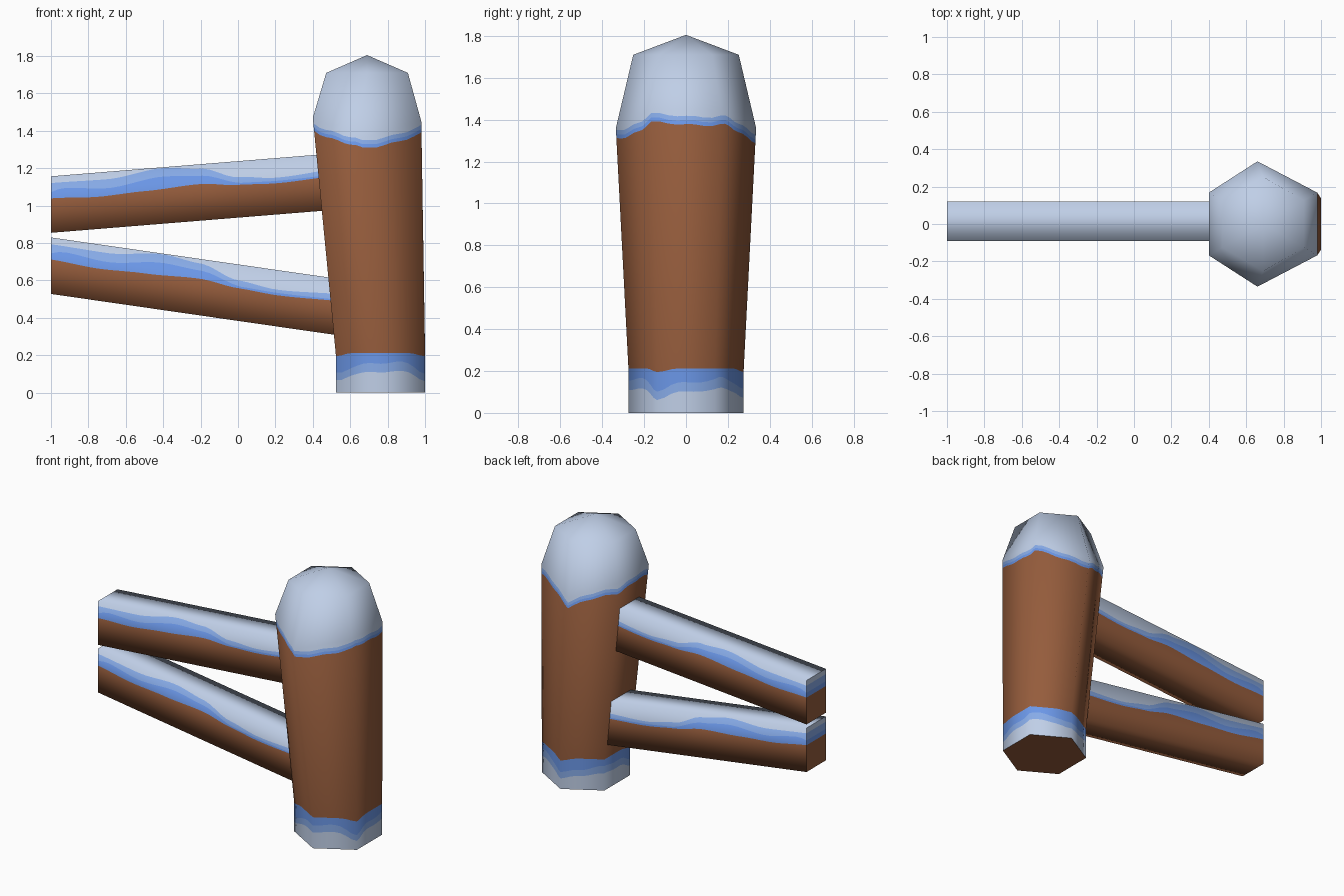
import bpy
import math
from mathutils import Vector

if "Cube" in bpy.data.objects:
    bpy.data.objects.remove(bpy.data.objects["Cube"])

COLOURS = [
    ("brown_wood", (0.30, 0.107, 0.045, 1)),
    ("blue_snow_edge", (0.156, 0.328, 0.85, 1)),
    ("pale_blue_snow_edge", (0.25, 0.42, 0.83, 1)),
    ("white_snow", (0.59, 0.70, 0.90, 1)),
]
WOOD, BLUE, PALE, SNOW = range(4)
MATS = []
for mat_name, rgba in COLOURS:
    m = bpy.data.materials.new(mat_name)
    m.diffuse_color = rgba
    m.use_nodes = True
    m.node_tree.nodes["Principled BSDF"].inputs["Base Color"].default_value = m.diffuse_color
    MATS.append(m)


def make_object(name, verts, normals, faces, mats):
    """Mesh with soft vertex normals; faces are turned to agree with them."""
    fixed = []
    for f in faces:
        p = [Vector(verts[i]) for i in f]
        area = sum((p[i].cross(p[(i + 1) % len(p)]) for i in range(len(p))), Vector())
        want = sum((Vector(normals[i]) for i in f), Vector())
        fixed.append(f if area.dot(want) >= 0 else f[::-1])
    me = bpy.data.meshes.new(name)
    me.from_pydata(verts, [], fixed)
    for m in MATS:
        me.materials.append(m)
    for poly, mi in zip(me.polygons, mats):
        poly.material_index = mi
        poly.use_smooth = True
    me.normals_split_custom_set_from_vertices([Vector(n).normalized() for n in normals])
    ob = bpy.data.objects.new(name, me)
    bpy.context.collection.objects.link(ob)
    return ob


def curve(table, x):
    """Smooth interpolation through (x, value) pairs."""
    for (x0, a), (x1, b) in zip(table, table[1:]):
        if x <= x1:
            t = max(0, (x - x0) / (x1 - x0))
            t = t * t * (3 - 2 * t)
            return a + (b - a) * t
    return table[-1][1]


# Post: leaning hexagon, wider at the top, with a faceted snow cap
SUB = 8
N = 6 * SUB
Z_LOW = 0.22
base, ring, cap, wood_top = [], [], [], []
for k in range(6):
    a = math.radians(30 + 60 * k)
    c, s = math.cos(a), math.sin(a)
    base.append(Vector((0.762 + 0.275 * c, 0.275 * s, 0)))
    cap.append(Vector((0.69 + 0.252 * c, 0.252 * s, 1.71)))
    if abs(c) < 0.1:
        ring.append(Vector((0.66, 0.335 * s, 1.36)))
        wood_top.append(1.30)
    else:
        ring.append(Vector((0.69 + 0.335 * c, 0.335 * s, 1.45 if c > 0 else 1.47)))
        wood_top.append(1.38 if c > 0 else 1.40)

verts, normals, faces, mats = [], [], [], []
ROW_MATS = [SNOW, PALE, BLUE, WOOD, BLUE, PALE, SNOW, SNOW]
ROWS = len(ROW_MATS) + 1
for i in range(N):
    k, u = i // SUB, (i % SUB) / SUB
    k2 = (k + 1) % 6
    lo, mid, up = (r[k].lerp(r[k2], u) for r in (base, ring, cap))
    w = wood_top[k] * (1 - u) + wood_top[k2] * u
    ang = math.tau * i / N
    wob = math.sin(3 * ang + 1) + 0.6 * math.sin(7 * ang)
    w += 0.008 * math.sin(5 * ang) + 0.006 * math.sin(11 * ang)
    dip = 0.03 * max(0, math.cos(6 * math.pi * (i - SUB) / (3 * SUB) / 2)) ** 4
    heights = [0, 0.105 - dip + 0.010 * wob, 0.15 - dip + 0.014 * wob,
               0.213 - 0.6 * dip, w, w + 0.018, w + 0.04, mid.z, up.z]
    out = Vector((lo.x - 0.762, lo.y, 0)) / 0.275
    for j, z in enumerate(heights):
        if j == ROWS - 1:
            p, nz = up, 1.1
        else:
            t = max(0, (z - Z_LOW) / (mid.z - Z_LOW))
            p = Vector((lo.x + (mid.x - lo.x) * t, lo.y + (mid.y - lo.y) * t, z))
            nz = 0.25 * t
        verts.append(p)
        normals.append(out + Vector((0, 0, nz)))
for i in range(N):
    a, b = i * ROWS, ((i + 1) % N) * ROWS
    for j, mi in enumerate(ROW_MATS):
        faces.append((a + j, b + j, b + j + 1, a + j + 1))
        mats.append(mi)
# pointed top
apex = len(verts)
verts.append(Vector((0.69, 0, 1.805)))
normals.append(Vector((0, 0, 1)))
for i in range(N):
    faces.append((i * ROWS + ROWS - 1, ((i + 1) % N) * ROWS + ROWS - 1, apex))
    mats.append(SNOW)
# flat wooden underside
start = len(verts)
for p in base:
    verts.append(p.copy())
    normals.append(Vector((0, 0, -1)))
faces.append(tuple(range(start, start + 6)))
mats.append(WOOD)
make_object("fence_post", verts, normals, faces, mats)

# Rails: sheared boxes with wavy snow bands measured down from the top edge
WOOD_DROP = [(-1, .118), (-.75, .130), (-.5, .120), (-.2, .106), (0, .127), (.2, .135), (.6, .118)]
BLUE_DROP = [(-1, .085), (-.94, .068), (-.7, .088), (-.4, .050), (-.2, .062), (.03, .118), (.2, .122), (.6, .112)]
PALE_DROP = [(-1, .036), (-.7, .040), (-.4, .004), (-.2, .024), (0, .085), (.2, .105), (.6, .080)]
THICK = 0.302
SECTIONS = 40


def rail(name, top_left, slope):
    verts, normals, faces, mats = [], [], [], []
    side = [WOOD, BLUE, PALE, SNOW]
    around = side + [SNOW] + side[::-1] + [WOOD]

    def section(x, flat=None):
        top = top_left + slope * (x + 1)
        drops = [THICK, curve(WOOD_DROP, x), curve(BLUE_DROP, x), curve(PALE_DROP, x), 0]
        for y, sgn, ds in ((-0.09, -1, drops), (0.12, 1, drops[::-1])):
            for d in ds:
                verts.append((x, y, top - d))
                normals.append((flat, 0, 0) if flat else (0, sgn, 1 - 2 * d / THICK))

    for i in range(SECTIONS + 1):
        section(-1 + 1.62 * i / SECTIONS)
    for i in range(SECTIONS):
        for j, mi in enumerate(around):
            j2 = (j + 1) % 10
            faces.append((i * 10 + j, i * 10 + j2, i * 10 + 10 + j2, i * 10 + 10 + j))
            mats.append(mi)
    # end faces carry the same bands
    for x, flat in ((-1, -1), (0.62, 1)):
        s = len(verts)
        section(x, flat)
        for j, mi in enumerate(side):
            faces.append((s + j, s + j + 1, s + 8 - j, s + 9 - j))
            mats.append(mi)
    make_object(name, verts, normals, faces, mats)


rail("upper_rail", 1.157, 0.081)
rail("lower_rail", 0.83, -0.144)
